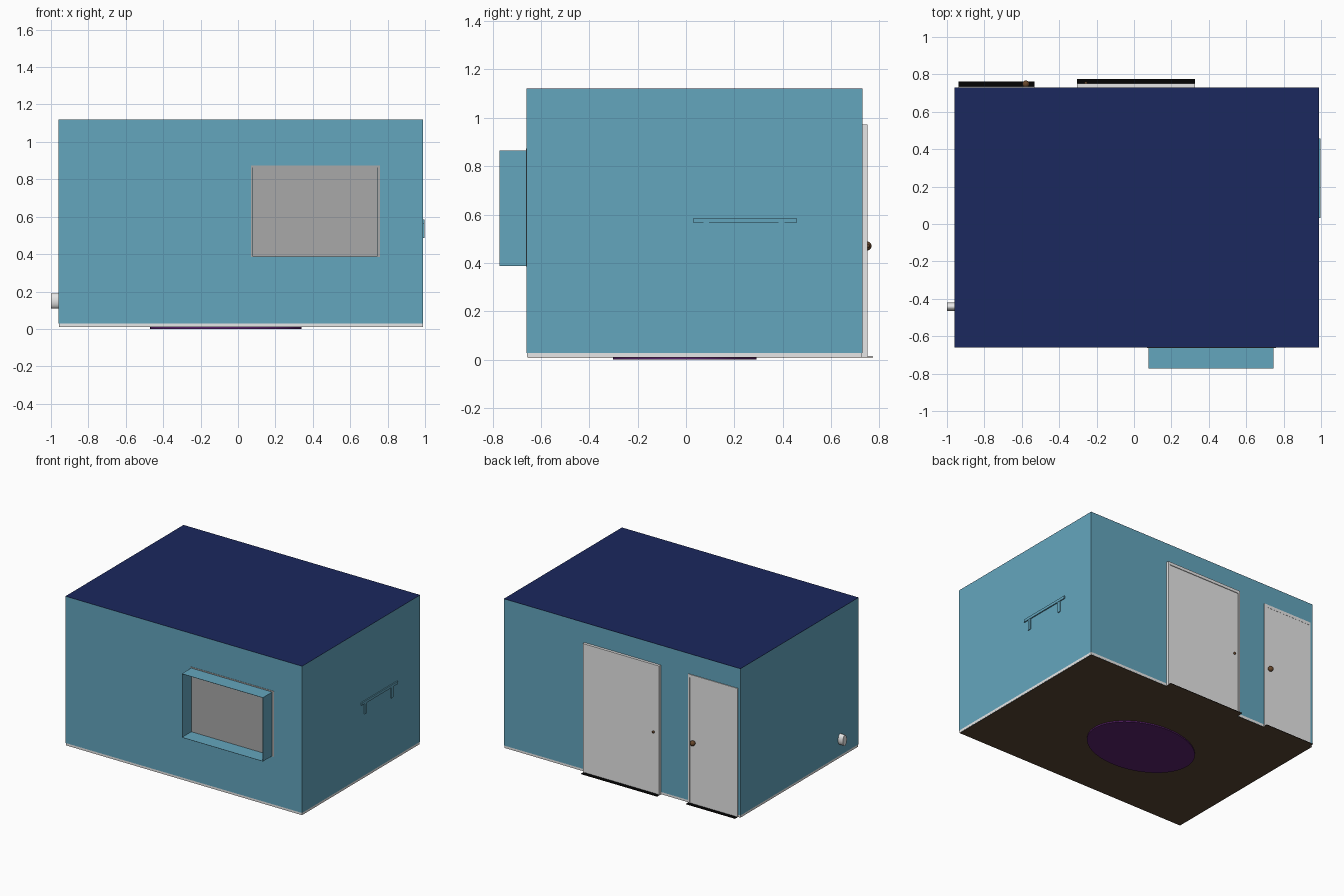
import bpy, bmesh, math
from mathutils import Matrix

if "Cube" in bpy.data.objects:
    bpy.data.objects.remove(bpy.data.objects["Cube"])


def material(name, rgb):
    m = bpy.data.materials.new(name)
    m.diffuse_color = (*rgb, 1)
    m.use_nodes = True
    m.node_tree.nodes["Principled BSDF"].inputs["Base Color"].default_value = m.diffuse_color
    return m


TEAL = material("teal wall", (0.127, 0.381, 0.515))
NAVY = material("navy roof", (0.0105, 0.021, 0.112))
WHITE = material("white trim", (0.8, 0.8, 0.8))
GREY = material("grey pane", (0.395, 0.395, 0.395))
BROWN = material("dark brown floor", (0.098, 0.058, 0.032))
PURPLE = material("purple rug", (0.105, 0.016, 0.155))
BLACK = material("black threshold", (0.001, 0.001, 0.001))
WOOD = material("brown knob", (0.14, 0.065, 0.026))


def finish(name, bm, mat, smooth=False):
    me = bpy.data.meshes.new(name)
    bmesh.ops.recalc_face_normals(bm, faces=bm.faces)
    bm.to_mesh(me)
    bm.free()
    me.materials.append(mat)
    ob = bpy.data.objects.new(name, me)
    bpy.context.collection.objects.link(ob)
    if smooth:
        bpy.context.view_layer.objects.active = ob
        ob.select_set(True)
        bpy.ops.object.shade_smooth_by_angle(angle=math.radians(40))
        ob.select_set(False)
    return ob


def add_box(bm, x0, x1, y0, y1, z0, z1):
    mtx = (Matrix.Translation(((x0 + x1) / 2, (y0 + y1) / 2, (z0 + z1) / 2))
           @ Matrix.Diagonal((x1 - x0, y1 - y0, z1 - z0, 1)))
    bmesh.ops.create_cube(bm, size=1, matrix=mtx)


def boxes(name, mat, *dims):
    bm = bmesh.new()
    for d in dims:
        add_box(bm, *d)
    return finish(name, bm, mat)


def ring(name, mat, x0, x1, y0, y1, z0, z1):
    """Open four-sided loop of walls."""
    bm = bmesh.new()
    add_box(bm, x0, x1, y0, y1, z0, z1)
    bm.normal_update()
    caps = [f for f in bm.faces if abs(f.normal.z) > 0.9]
    bmesh.ops.delete(bm, geom=caps, context='FACES_ONLY')
    return finish(name, bm, mat)


def disc(name, mat, loc, scale, rot=None, seg=48):
    bm = bmesh.new()
    mtx = Matrix.Translation(loc) @ Matrix.Diagonal((*scale, 1))
    if rot:
        mtx = mtx @ rot
    bmesh.ops.create_cone(bm, cap_ends=True, segments=seg, radius1=1,
                          radius2=1, depth=1, matrix=mtx)
    return finish(name, bm, mat, True)


def knob(name, loc, r):
    bm = bmesh.new()
    mtx = Matrix.Translation(loc)
    bmesh.ops.create_uvsphere(bm, u_segments=20, v_segments=12, radius=r, matrix=mtx)
    stem = (Matrix.Translation((loc[0], loc[1] - r, loc[2]))
            @ Matrix.Rotation(math.pi / 2, 4, 'X'))
    bmesh.ops.create_cone(bm, cap_ends=True, segments=12, radius1=r * 0.5,
                          radius2=r * 0.5, depth=r * 1.6, matrix=stem)
    return finish(name, bm, WOOD, True)


X0, X1, Y0, Y1 = -0.96, 0.99, -0.66, 0.73

# Room shell
ring("walls", TEAL, X0, X1, Y0, Y1, 0.028, 1.12)
ring("baseboard", WHITE, X0 + .002, X1 - .002, Y0 + .002, Y1 - .002, 0.010, 0.03)
boxes("roof", NAVY, (X0, X1, Y0, Y1, 1.119, 1.121))
boxes("floor", BROWN, (X0 + .004, X1 - .004, Y0 + .004, Y1 - .004, 0.009, 0.011))

# Oval rug showing below the floor
disc("rug", PURPLE, (-0.065, -0.005, 0.005), (0.405, 0.297, 0.010), seg=64)

# Window: projecting open surround with the pane at the wall
wx0, wx1, wz0, wz1, t = 0.077, 0.745, 0.388, 0.864, 0.002
boxes("window_surround", TEAL,
      (wx0, wx0 + t, -0.772, Y0, wz0, wz1),
      (wx1 - t, wx1, -0.772, Y0, wz0, wz1),
      (wx0, wx1, -0.772, Y0, wz0, wz0 + t),
      (wx0, wx1, -0.772, Y0, wz1 - t, wz1))
boxes("window_pane", GREY, (0.07, 0.759, -0.662, Y0, 0.385, 0.873))


# Doors on the back wall; thresholds are black above and floor-brown below
def door(name, x0, x1, top, depth, sill, knob_x, knob_y, knob_r):
    w, h = 0.012, 0.022
    boxes(name + "_frame", WHITE,
          (x0, x0 + w, Y1 - .01, Y1 + depth, 0.011, top),
          (x1 - w, x1, Y1 - .01, Y1 + depth, 0.011, top),
          (x0 + w, x1 - w, Y1 - .01, Y1 + depth, top - h, top))
    boxes(name + "_panel", WHITE,
          (x0 + w, x1 - w, Y1 - .01, Y1 + depth * 0.75, 0.011, top - h))
    boxes(name + "_threshold", BLACK, (x0, x1, Y1 - .01, sill, 0.0105, 0.0125))
    boxes(name + "_threshold_underside", BROWN,
          (x0, x1, Y1 - .01, sill, 0.009, 0.0105))
    knob(name + "_knob", (knob_x, knob_y, 0.47), knob_r)


door("wide_door", -0.304, 0.325, 0.973, 0.020, 0.774, -0.257, 0.752, 0.009)
door("narrow_door", -0.938, -0.533, 0.970, 0.005, 0.762, -0.578, 0.748, 0.019)

# Rail with two brackets on the right wall
boxes("wall_rail", TEAL,
      (X1 - .005, 0.998, 0.032, 0.456, 0.565, 0.585),
      (X1 - .005, 0.996, 0.072, 0.096, 0.485, 0.566),
      (X1 - .005, 0.996, 0.383, 0.407, 0.485, 0.566))

# Small rounded fitting on the left wall
disc("wall_fitting", WHITE, (-0.978, -0.442, 0.150), (0.044, 0.023, 0.040),
     Matrix.Rotation(math.pi / 2, 4, 'Y'), seg=32)
